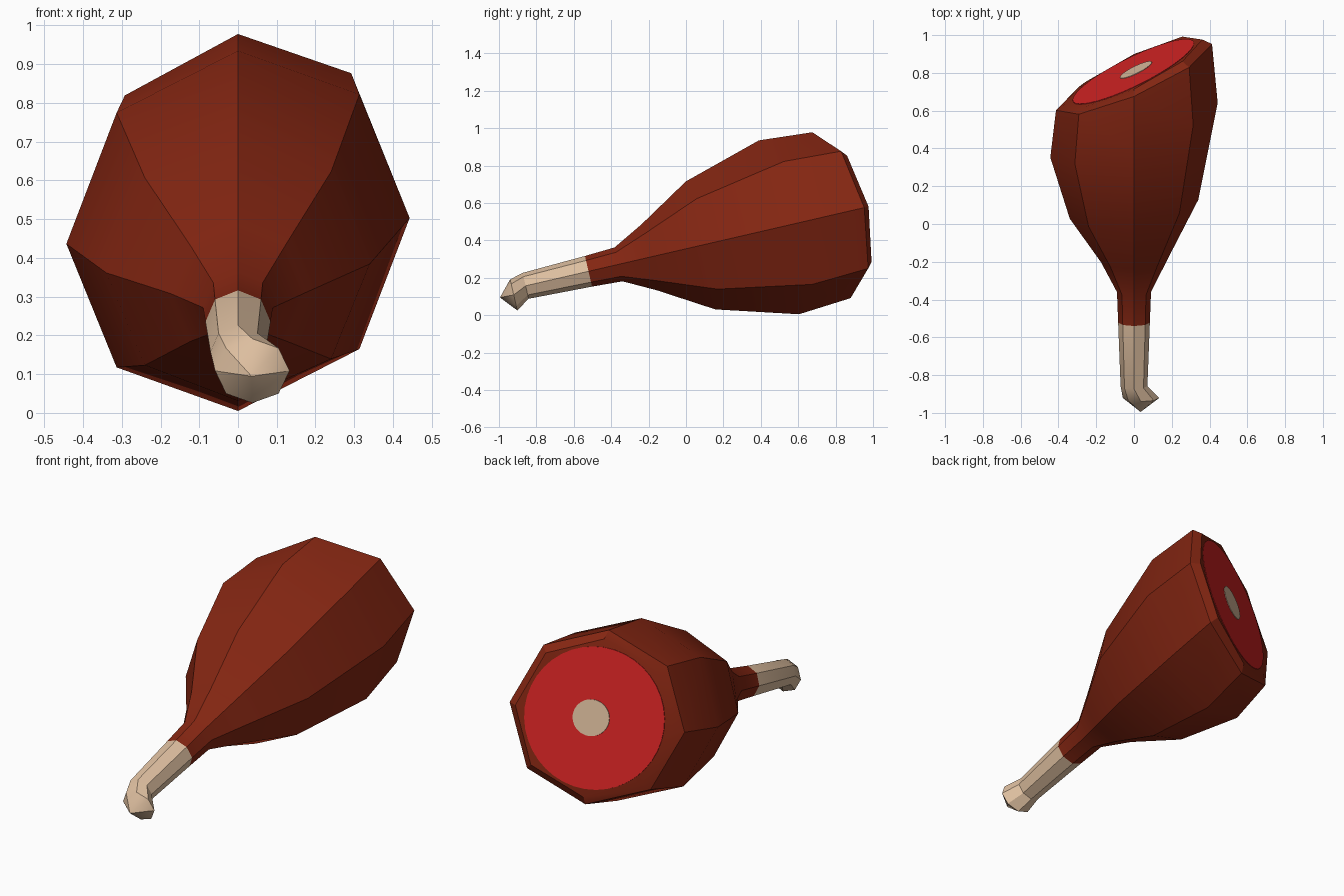
import bpy, bmesh, math
from mathutils import Vector

if "Cube" in bpy.data.objects:
    bpy.data.objects.remove(bpy.data.objects["Cube"])

TILT = math.radians(13)     # the leg's axis rises towards the back
AXIS_Z = 0.355              # height of the axis at y = 0


def material(name, rgb):
    m = bpy.data.materials.new(name)
    m.diffuse_color = (*rgb, 1)
    m.use_nodes = True
    m.node_tree.nodes["Principled BSDF"].inputs["Base Color"].default_value = m.diffuse_color
    return m


SKIN = material("roasted skin", (0.23, 0.019, 0.006))
FLESH = material("red flesh", (0.68, 0.018, 0.018))
BONE = material("pale bone", (0.73, 0.52, 0.35))


def place(x, u, v):
    """x across, u along the tilted axis, v upwards from it."""
    c, s = math.cos(TILT), math.sin(TILT)
    return Vector((x, u * c - v * s, AXIS_Z + u * s + v * c))


def ring(bm, u, rx, rv, skew=0, cx=0, cv=0, sides=8):
    """Elliptic ring; skew slides it along the axis in proportion to x."""
    out = []
    for i in range(sides):
        a = 2 * math.pi * i / sides
        x, v = cx + rx * math.cos(a), cv + rv * math.sin(a)
        out.append(bm.verts.new(place(x, u + skew * x, v)))
    return out


def bridge(bm, a, b):
    n = len(a)
    for i in range(n):
        bm.faces.new((a[i], a[(i + 1) % n], b[(i + 1) % n], b[i]))


def finish(bm, name, mat):
    bmesh.ops.recalc_face_normals(bm, faces=bm.faces[:])
    me = bpy.data.meshes.new(name)
    bm.to_mesh(me)
    bm.free()
    me.materials.append(mat)
    ob = bpy.data.objects.new(name, me)
    bpy.context.collection.objects.link(ob)
    bpy.ops.object.select_all(action='DESELECT')
    ob.select_set(True)
    bpy.context.view_layer.objects.active = ob
    bpy.ops.object.shade_smooth_by_angle(angle=math.radians(30))
    return ob


# Meat: eight-sided loft from the neck to the slanted cut
bm = bmesh.new()
sections = [                # u, rx, rv, skew
    (-0.535, 0.084, 0.084, 0),
    (-0.37, 0.09, 0.093, 0),
    (-0.202, 0.175, 0.181, 0.03),
    (0.080, 0.34, 0.351, 0.15),
    (0.510, 0.443, 0.477, 0.335),
    (0.798, 0.413, 0.455, 0.436),
    (0.828, 0.362, 0.413, 0.48),
]
rings = [ring(bm, *s) for s in sections]
for a, b in zip(rings, rings[1:]):
    bridge(bm, a, b)
bm.faces.new(rings[-1])
finish(bm, "meat", SKIN)

# Bone shaft with a bent, pointed knuckle
bm = bmesh.new()
rings = [ring(bm, -0.535, 0.084, 0.084),
         ring(bm, -0.88, 0.071, 0.071),
         ring(bm, -0.953, 0.096, 0.085, cx=0.037, cv=-0.033)]
for a, b in zip(rings, rings[1:]):
    bridge(bm, a, b)
tip = bm.verts.new(place(0.035, -1.028, -0.03))
for i in range(8):
    bm.faces.new((rings[-1][i], rings[-1][(i + 1) % 8], tip))
finish(bm, "bone", BONE)


# Thin plates on the cut: flesh disc and bone core
def plate(name, mat, lift, rx, rv, cx):
    bm = bmesh.new()
    low = ring(bm, 0.828, rx, rv, 0.48, cx, sides=40)
    top = ring(bm, 0.828 + lift, rx, rv, 0.48, cx, sides=40)
    bridge(bm, low, top)
    bm.faces.new(top)
    finish(bm, name, mat)


plate("flesh_disc", FLESH, 0.003, 0.321, 0.370, -0.004)
plate("bone_core", BONE, 0.006, 0.084, 0.095, 0.01)
